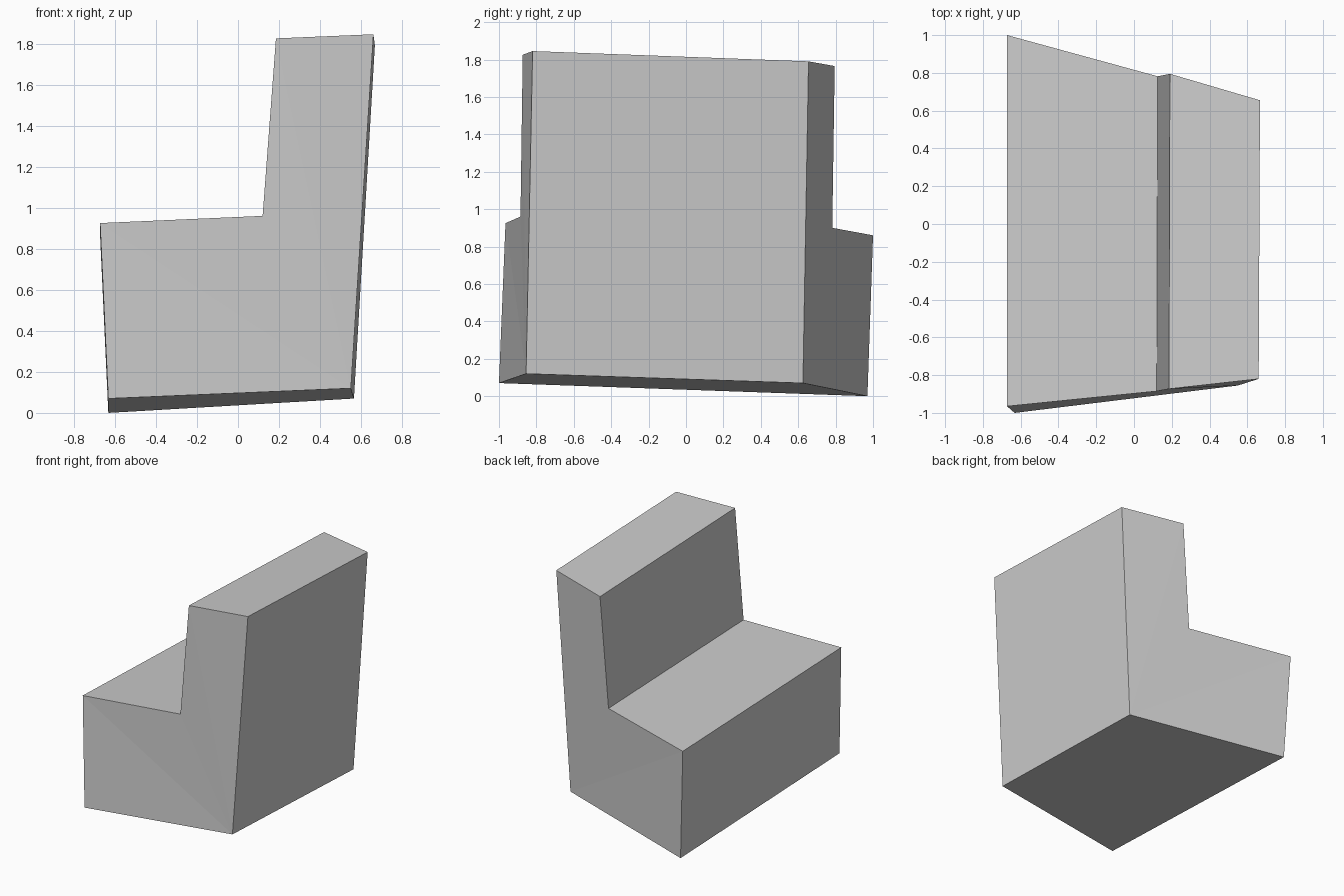
import bpy
import bmesh

cube = bpy.data.objects.get("Cube")
if cube:
    bpy.data.objects.remove(cube, do_unlink=True)

# One flat grey for the whole chair
grey = bpy.data.materials.new("plain grey")
grey.use_nodes = True
colour = (0.6, 0.6, 0.6, 1)
grey.diffuse_color = colour
grey.node_tree.nodes["Principled BSDF"].inputs["Base Color"].default_value = colour

# L-shaped end profiles, starting at the lower rear corner of the backrest
front_end = [(0.55, -0.855, 0.12), (0.66, -0.82, 1.845), (0.185, -0.873, 1.825),
             (0.12, -0.885, 0.96), (-0.672, -0.965, 0.925), (-0.632, -1.0, 0.07)]
back_end = [(0.565, 0.625, 0.07), (0.667, 0.655, 1.79), (0.19, 0.795, 1.765),
            (0.125, 0.782, 0.9), (-0.672, 1.0, 0.86), (-0.632, 0.97, 0.0)]

bm = bmesh.new()
front = [bm.verts.new(p) for p in front_end]
back = [bm.verts.new(p) for p in back_end]
n = len(front)

# Long sides: backrest, seat, front panel and base
for i in range(n):
    j = (i + 1) % n
    bm.faces.new((front[i], front[j], back[j], back[i]))

# Slightly warped ends, fanned from the lower rear corner
for ring in (front, back):
    for i in range(1, n - 1):
        bm.faces.new((ring[0], ring[i], ring[i + 1]))

bmesh.ops.recalc_face_normals(bm, faces=bm.faces[:])
mesh = bpy.data.meshes.new("chair_block")
bm.to_mesh(mesh)
bm.free()
mesh.materials.append(grey)
chair = bpy.data.objects.new("chair_block", mesh)
bpy.context.collection.objects.link(chair)
